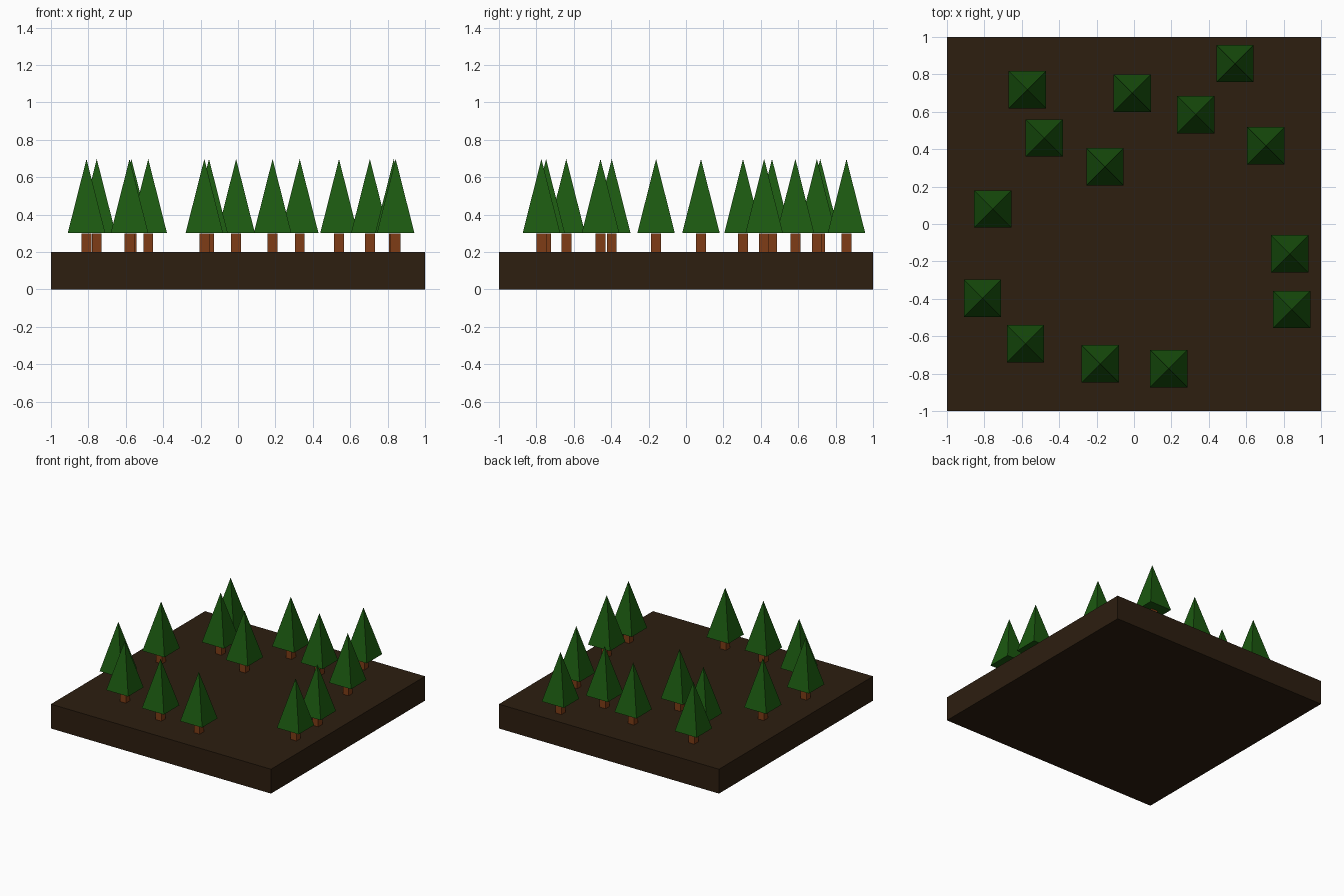
import bpy
import math

if "Cube" in bpy.data.objects:
    bpy.data.objects.remove(bpy.data.objects["Cube"])


def material(name, color):
    m = bpy.data.materials.new(name)
    m.diffuse_color = (*color, 1)
    m.use_nodes = True
    m.node_tree.nodes["Principled BSDF"].inputs["Base Color"].default_value = m.diffuse_color
    return m


soil = material("soil", (0.026, 0.013, 0.005))
bark = material("bark", (0.21, 0.046, 0.008))
leaf = material("leaf", (0.011, 0.1, 0.005))


def box(name, center, size, mat):
    bpy.ops.mesh.primitive_cube_add(size=1, location=center)
    ob = bpy.context.object
    ob.name = name
    ob.scale = size
    bpy.ops.object.transform_apply(location=False, rotation=False, scale=True)
    ob.data.materials.append(mat)
    return ob


def tree(x, y):
    # Square trunk
    box("trunk", (x, y, 0.25), (0.053, 0.053, 0.1), bark)
    # Four-sided foliage pyramid aligned with the axes
    bpy.ops.mesh.primitive_cone_add(
        vertices=4, radius1=0.1 * math.sqrt(2), radius2=0, depth=0.395,
        location=(x, y, 0.4995), rotation=(0, 0, math.pi / 4))
    ob = bpy.context.object
    ob.name = "foliage"
    ob.data.materials.append(leaf)


# Ground slab
box("ground_slab", (0, 0, 0.1), (2, 2, 0.2), soil)

# Trees scattered around the clearing
for x, y in [(0.54, 0.858), (-0.57, 0.718), (-0.01, 0.70), (0.33, 0.585),
             (0.705, 0.418), (-0.48, 0.46), (-0.155, 0.305), (-0.755, 0.08),
             (0.833, -0.16), (0.843, -0.457), (-0.81, -0.397),
             (-0.58, -0.64), (-0.18, -0.748), (0.185, -0.773)]:
    tree(x, y)
